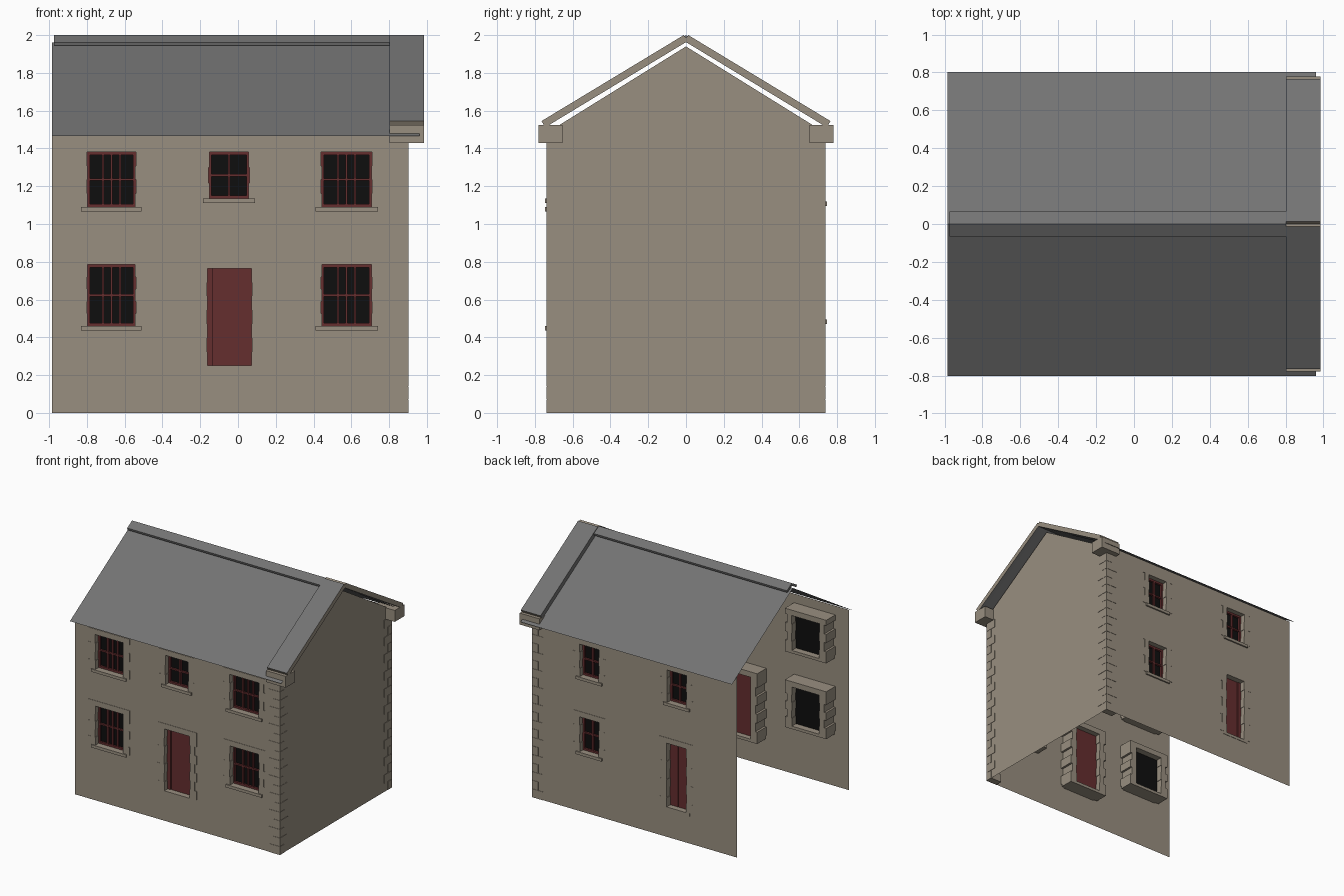
import bpy
import bmesh

if "Cube" in bpy.data.objects:
    bpy.data.objects.remove(bpy.data.objects["Cube"], do_unlink=True)


def material(name, rgb):
    lin = [((c / 255 + 0.055) / 1.055) ** 2.4 for c in rgb]
    m = bpy.data.materials.new(name)
    m.use_nodes = True
    m.diffuse_color = (*lin, 1)
    m.node_tree.nodes["Principled BSDF"].inputs["Base Color"].default_value = (*lin, 1)
    return m


STONE = material("tan stone", (153, 143, 128))
SLATE = material("grey slate", (115, 115, 115))
RED = material("dark red paint", (101, 46, 47))
GLASS = material("black glass", (14, 14, 14))

WALL_Y, LEFT_X, GABLE_X = 0.735, -0.985, 0.9
WALL_TOP, PROUD, DEPTH = 1.5, 0.003, 0.12


def finish(name, bm, *mats, recalc=True):
    if recalc:
        bmesh.ops.recalc_face_normals(bm, faces=bm.faces)
    me = bpy.data.meshes.new(name)
    bm.to_mesh(me)
    bm.free()
    for m in mats:
        me.materials.append(m)
    ob = bpy.data.objects.new(name, me)
    bpy.context.collection.objects.link(ob)
    return ob


def box(bm, x0, x1, y0, y1, z0, z1):
    lo, hi = min(y0, y1), max(y0, y1)
    v = [bm.verts.new((x, y, z)) for z in (z0, z1)
         for x, y in ((x0, lo), (x1, lo), (x1, hi), (x0, hi))]
    bm.faces.new(v[3::-1])
    bm.faces.new(v[4:])
    for i in range(4):
        j = (i + 1) % 4
        bm.faces.new((v[i], v[j], v[j + 4], v[i + 4]))


def extrude_x(bm, profile, x0, x1):
    a = [bm.verts.new((x0, y, z)) for y, z in profile]
    b = [bm.verts.new((x1, y, z)) for y, z in profile]
    bm.faces.new(a)
    bm.faces.new(b[::-1])
    for i in range(len(a)):
        j = (i + 1) % len(a)
        bm.faces.new((a[i], b[i], b[j], a[j]))


# Openings: kind, x range, z range, upright glazing bars
FRONT = [("window", -0.80, -0.54, 1.09, 1.38, 3),
         ("window", 0.44, 0.71, 1.09, 1.38, 3),
         ("window", -0.155, 0.06, 1.135, 1.38, 1),
         ("window", -0.80, -0.54, 0.46, 0.785, 3),
         ("window", 0.44, 0.71, 0.46, 0.785, 3),
         ("door", -0.165, 0.075, 0.25, 0.765, 0)]
BACK = [("window", 0.285, 0.465, 1.12, 1.39, 1),
        ("window", -0.52, -0.34, 1.12, 1.39, 1),
        ("window", 0.285, 0.465, 0.495, 0.785, 1),
        ("door", -0.52, -0.335, 0.25, 0.78, 0)]


def wall(name, side, openings):
    """Flat wall with the openings left out."""
    bm = bmesh.new()
    xs = sorted({LEFT_X, GABLE_X, *[v for o in openings for v in o[1:3]]})
    zs = sorted({0, WALL_TOP, *[v for o in openings for v in o[3:5]]})
    for xa, xb in zip(xs, xs[1:]):
        for za, zb in zip(zs, zs[1:]):
            cx, cz = (xa + xb) / 2, (za + zb) / 2
            if any(o[1] < cx < o[2] and o[3] < cz < o[4] for o in openings):
                continue
            pts = [(xa, za), (xb, za), (xb, zb), (xa, zb)][::-side]
            bm.faces.new([bm.verts.new((x, side * WALL_Y, z)) for x, z in pts])
    bmesh.ops.remove_doubles(bm, verts=bm.verts, dist=0.0001)
    finish(name, bm, STONE, recalc=False)


def surround(name, side, kind, x0, x1, z0, z1):
    """Stone blocks lining an opening, deep enough to show inside."""
    def y(d):
        return side * (WALL_Y - d)
    bm = bmesh.new()
    count = round((z1 - z0) / 0.072)
    h = (z1 - z0) / count
    for i in range(count):
        w, lip = ((0.06, 0.004), (0.042, 0))[i % 2]
        za, zb = z0 + i * h, z0 + (i + 1) * h
        box(bm, x0 - w, x0 + lip, y(-PROUD), y(DEPTH), za, zb)
        box(bm, x1 - lip, x1 + w, y(-PROUD), y(DEPTH), za, zb)
    box(bm, x0 - 0.06, x1 + 0.06, y(-PROUD), y(DEPTH), z1, z1 + 0.045)
    out = 0.012 if kind == "window" else PROUD
    box(bm, x0 - 0.03, x1 + 0.03, y(-out), y(0.01), z0 - 0.024, z0)
    box(bm, x0 - 0.06, x1 + 0.06, y(0.01), y(DEPTH), z0 - 0.024, z0)
    finish(name + "_surround", bm, STONE)


def window(name, side, x0, x1, z0, z1, bars):
    ya, yb = side * (WALL_Y - 0.04), side * (WALL_Y - 0.062)
    f, b = 0.016, 0.006
    bm = bmesh.new()
    box(bm, x0, x0 + f, ya, yb, z0, z1)
    box(bm, x1 - f, x1, ya, yb, z0, z1)
    box(bm, x0 + f, x1 - f, ya, yb, z0, z0 + f)
    box(bm, x0 + f, x1 - f, ya, yb, z1 - f, z1)
    mid, cx = (z0 + z1) / 2, (x0 + x1) / 2
    box(bm, x0 + f, x1 - f, ya, yb, mid - b, mid + b)
    for i in range(bars):
        x = cx + (i - (bars - 1) / 2) * 0.045
        box(bm, x - b, x + b, ya + side * 0.001, yb, z0 + f, z1 - f)
    finish(name + "_frame", bm, RED)
    bm = bmesh.new()
    box(bm, x0, x1, side * (WALL_Y - 0.056), side * (WALL_Y - 0.066), z0, z1)
    finish(name + "_glass", bm, GLASS)


def door(name, side, x0, x1, z0, z1):
    bm = bmesh.new()
    box(bm, x0, x1, side * (WALL_Y - 0.05), side * (WALL_Y - 0.075), z0, z1)
    # Raised jamb strip and planks
    edges = [x0, x0 + 0.035, x0 + (x1 - x0) * 0.6, x1]
    for i, (a, b) in enumerate(zip(edges, edges[1:])):
        step = 0.04 if i == 0 else 0.045
        box(bm, a, b - 0.003, side * (WALL_Y - step), side * (WALL_Y - 0.05), z0, z1)
    finish(name + "_leaf", bm, RED)


for label, side, openings in (("front", -1, FRONT), ("back", 1, BACK)):
    wall(label + "_wall", side, openings)
    for n, (kind, x0, x1, z0, z1, bars) in enumerate(openings):
        name = f"{label}_{kind}_{n + 1}"
        surround(name, side, kind, x0, x1, z0, z1)
        if kind == "window":
            window(name, side, x0, x1, z0, z1, bars)
        else:
            door(name, side, x0, x1, z0, z1)

    # Corner stones, alternately long and short
    bm = bmesh.new()
    rows = 20
    h = 1.43 / rows
    for i in range(rows):
        lx, ly = ((0.1, 0.055), (0.055, 0.1))[i % 2]
        box(bm, GABLE_X - lx, GABLE_X + PROUD, side * (WALL_Y + PROUD),
            side * (WALL_Y - ly), i * h, (i + 1) * h - 0.002)
    finish(label + "_corner_stones", bm, STONE)

    # Block carrying the foot of the gable coping
    bm = bmesh.new()
    box(bm, 0.803, 0.985, side * 0.655, side * 0.78, 1.43, 1.525)
    finish(label + "_coping_foot", bm, STONE)

    # Sloping gable coping, stone on its outer face and ends
    bm = bmesh.new()
    prof = [(0, 1.985), (0.012, 2.0), (0.765, 1.545), (0.745, 1.512), (0, 1.963)]
    extrude_x(bm, [(side * y, z) for y, z in prof], 0.803, 0.985)
    ob = finish(label + "_gable_coping", bm, STONE, SLATE)
    for p in ob.data.polygons:
        p.material_index = int(abs(p.normal.z) > 0.7 or p.normal.x < -0.5)

# Gable wall, the other end stays open
bm = bmesh.new()
outline = [(-WALL_Y, 0), (WALL_Y, 0), (WALL_Y, 1.484), (0, 1.94), (-WALL_Y, 1.484)]
bm.faces.new([bm.verts.new((GABLE_X, y, z)) for y, z in outline])
finish("gable_wall", bm, STONE, recalc=False)

# Thin roof slopes
bm = bmesh.new()
rows = [[bm.verts.new((x, y, z)) for x in (LEFT_X, 0.96)]
        for y, z in ((-0.803, 1.466), (0, 1.962), (0.803, 1.466))]
for (a, b), (c, d) in zip(rows, rows[1:]):
    bm.faces.new((a, b, d, c))
finish("roof", bm, SLATE, recalc=False)

# Ridge capping
bm = bmesh.new()
extrude_x(bm, [(0, 2.0), (0.065, 1.962), (0.06, 1.944), (0, 1.978),
               (-0.06, 1.944), (-0.065, 1.962)], -0.975, 0.803)
finish("ridge_cap", bm, SLATE)
